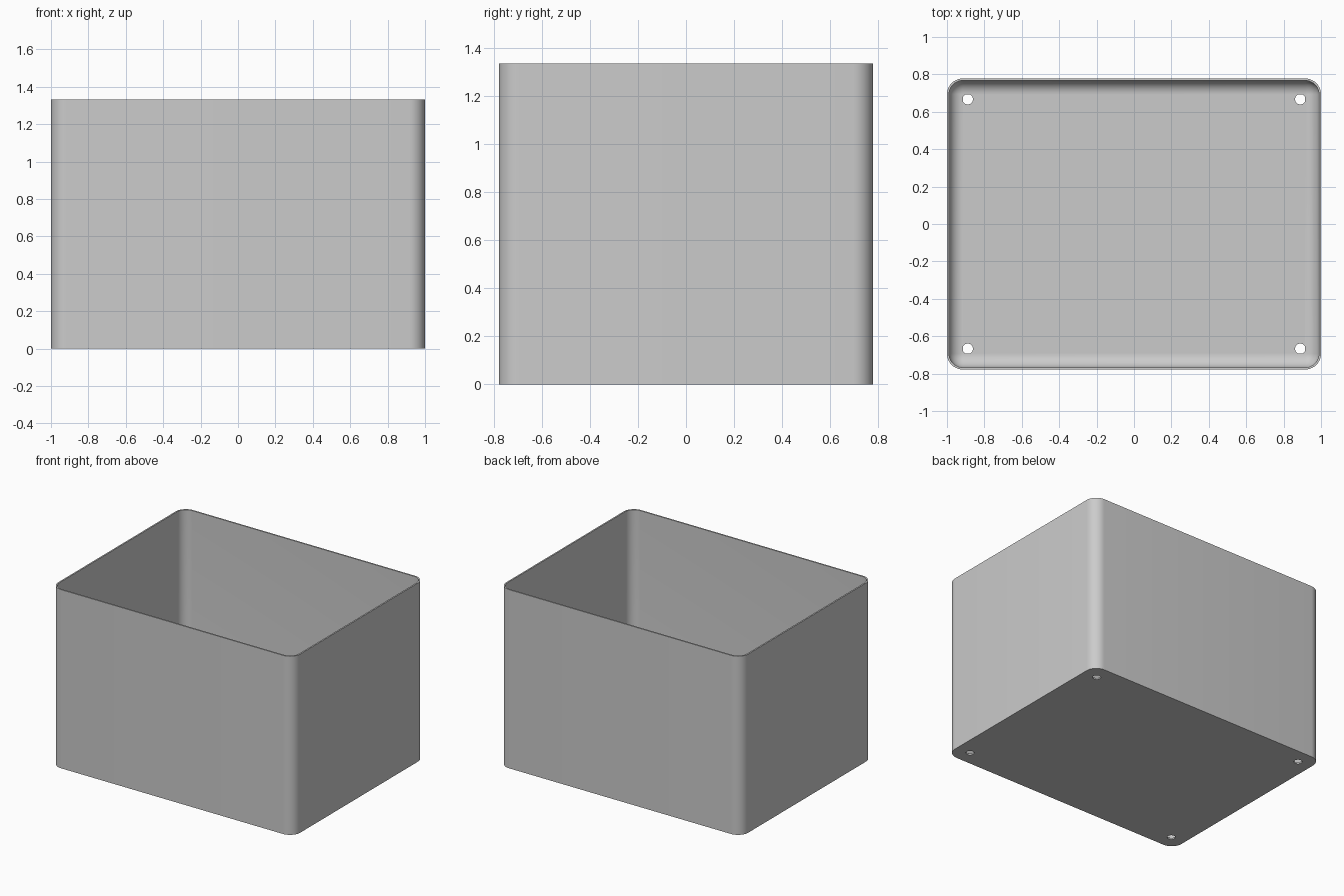
import bpy
import bmesh
from math import sin, cos, pi

cube = bpy.data.objects.get("Cube")
if cube:
    bpy.data.objects.remove(cube, do_unlink=True)

HALF_X, HALF_Y, HEIGHT = 1.0, 0.778, 1.333
WALL, FLOOR = 0.011, 0.011
CORNER = 0.085
FILLET = CORNER - WALL
HOLE_X, HOLE_Y, HOLE_R = 0.889, 0.667, 0.028
STEPS = 10

bm = bmesh.new()


def rounded_loop(inset, z):
    """Ring of vertices around a rounded rectangle."""
    r = CORNER - inset
    cx, cy = HALF_X - CORNER, HALF_Y - CORNER
    ring = []
    for i, (sx, sy) in enumerate([(1, 1), (-1, 1), (-1, -1), (1, -1)]):
        for k in range(STEPS + 1):
            a = (i + k / STEPS) * pi / 2
            ring.append(bm.verts.new((sx * cx + r * cos(a), sy * cy + r * sin(a), z)))
    return ring


def circle_loop(x, y, z, sides=32):
    return [bm.verts.new((x + HOLE_R * cos(2 * pi * i / sides),
                          y + HOLE_R * sin(2 * pi * i / sides), z))
            for i in range(sides)]


def bridge(a, b):
    n = len(a)
    for i in range(n):
        j = (i + 1) % n
        bm.faces.new((a[i], a[j], b[j], b[i]))


# Outer wall, rim, inner wall, then the rounded transition to the floor
rings = [rounded_loop(0, 0), rounded_loop(0, HEIGHT), rounded_loop(WALL, HEIGHT)]
for k in range(STEPS + 1):
    t = k / STEPS * pi / 2
    rings.append(rounded_loop(WALL + FILLET * (1 - cos(t)),
                              FLOOR + FILLET * (1 - sin(t))))
for a, b in zip(rings, rings[1:]):
    bridge(a, b)

# Drain hole walls near the four corners
for sx in (-1, 1):
    for sy in (-1, 1):
        bridge(circle_loop(sx * HOLE_X, sy * HOLE_Y, 0),
               circle_loop(sx * HOLE_X, sy * HOLE_Y, FLOOR))

# Underside and floor, filled around the holes
bmesh.ops.remove_doubles(bm, verts=bm.verts[:], dist=0.0001)
for z in (0, FLOOR):
    edges = [e for e in bm.edges if e.is_boundary
             and all(abs(v.co.z - z) < 0.0005 for v in e.verts)]
    bmesh.ops.triangle_fill(bm, edges=edges, use_beauty=True, normal=(0, 0, 1))
bmesh.ops.recalc_face_normals(bm, faces=bm.faces[:])

mesh = bpy.data.meshes.new("open_box")
bm.to_mesh(mesh)
bm.free()
box = bpy.data.objects.new("open_box", mesh)
bpy.context.collection.objects.link(box)

# Plain grey finish
grey = bpy.data.materials.new("light_grey")
grey.use_nodes = True
colour = (0.6, 0.6, 0.6, 1)
grey.diffuse_color = colour
grey.node_tree.nodes["Principled BSDF"].inputs["Base Color"].default_value = colour
mesh.materials.append(grey)

bpy.ops.object.select_all(action="DESELECT")
box.select_set(True)
bpy.context.view_layer.objects.active = box
bpy.ops.object.shade_smooth_by_angle(angle=pi / 6)
